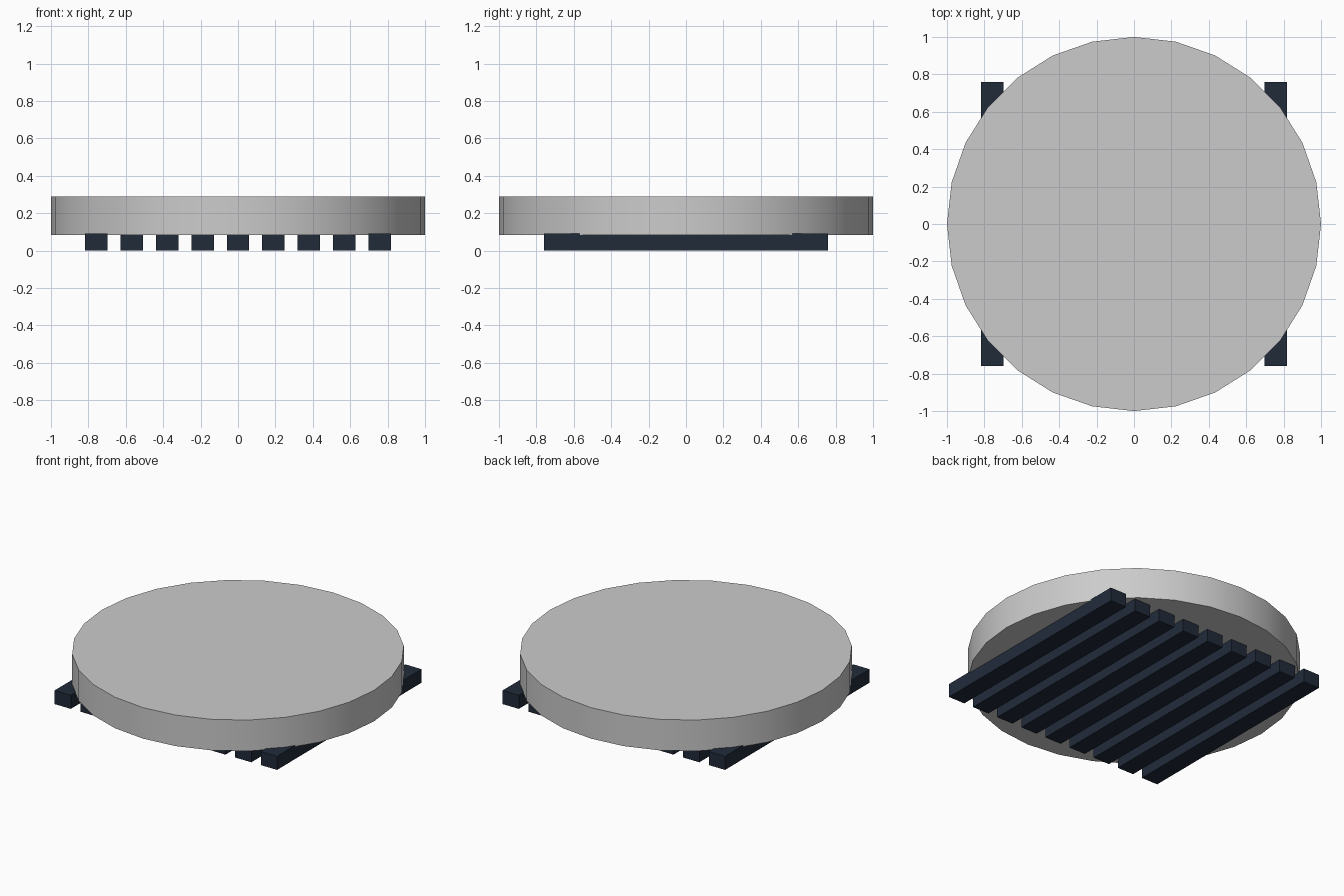
import bpy

if "Cube" in bpy.data.objects:
    bpy.data.objects.remove(bpy.data.objects["Cube"])

# Dark material for the slats
dark = bpy.data.materials.new("dark_slat")
dark.diffuse_color = (0.015, 0.024, 0.042, 1)
dark.use_nodes = True
dark.node_tree.nodes["Principled BSDF"].inputs["Base Color"].default_value = dark.diffuse_color

# Round top: 28-sided disc with smooth rim
Z0, Z1 = 0.082, 0.288
bpy.ops.mesh.primitive_cylinder_add(vertices=28, radius=1, depth=Z1 - Z0,
                                    location=(0, 0, (Z0 + Z1) / 2))
disc = bpy.context.object
disc.name = "round_top"
bpy.ops.object.shade_smooth_by_angle()

# Nine parallel slats underneath, sunk slightly into the disc
COUNT, PITCH, HEIGHT = 9, 0.1895, 0.09
for i in range(COUNT):
    x = (i - (COUNT - 1) / 2) * PITCH
    bpy.ops.mesh.primitive_cube_add(size=1, location=(x, 0, HEIGHT / 2))
    slat = bpy.context.object
    slat.name = f"slat_{i + 1}"
    slat.scale = (0.12, 1.516, HEIGHT)
    slat.data.materials.append(dark)
    bpy.ops.object.transform_apply(location=False, rotation=False, scale=True)
